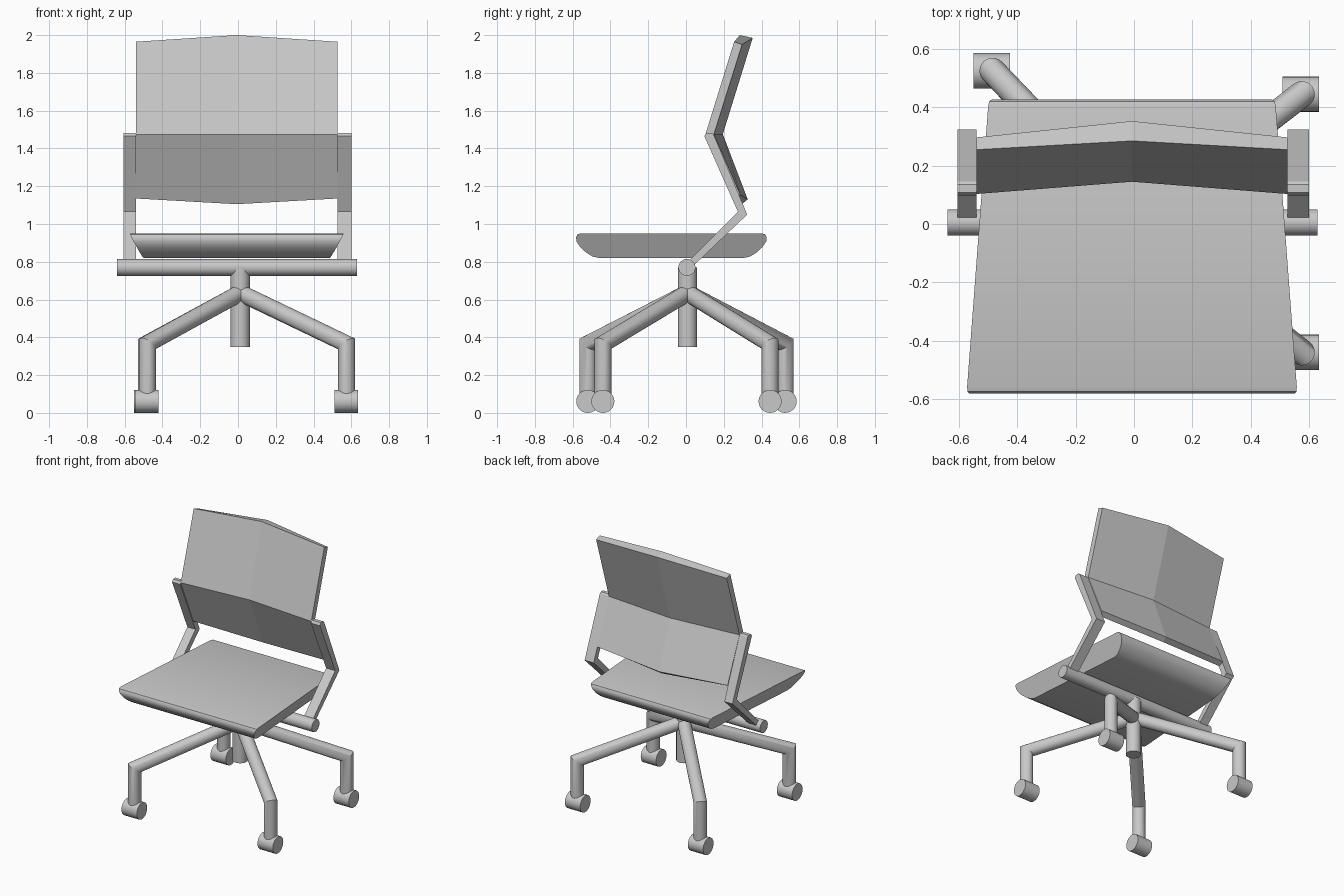
import bpy, bmesh, math
from mathutils import Vector

if "Cube" in bpy.data.objects:
    bpy.data.objects.remove(bpy.data.objects["Cube"])

grey = bpy.data.materials.new("light grey")
grey.diffuse_color = (0.58, 0.58, 0.58, 1)
grey.use_nodes = True
grey.node_tree.nodes["Principled BSDF"].inputs["Base Color"].default_value = grey.diffuse_color


def finish(name, bm, smooth=True):
    bmesh.ops.recalc_face_normals(bm, faces=bm.faces)
    me = bpy.data.meshes.new(name)
    bm.to_mesh(me)
    bm.free()
    me.materials.append(grey)
    ob = bpy.data.objects.new(name, me)
    bpy.context.collection.objects.link(ob)
    if smooth:
        bpy.ops.object.select_all(action='DESELECT')
        ob.select_set(True)
        bpy.context.view_layer.objects.active = ob
        bpy.ops.object.shade_smooth_by_angle(angle=math.radians(35))
    return ob


def loft(name, rings, smooth=True):
    """Skin a row of closed rings and cap both ends."""
    bm = bmesh.new()
    vs = [[bm.verts.new(p) for p in r] for r in rings]
    n = len(rings[0])
    for a, b in zip(vs, vs[1:]):
        for i in range(n):
            j = (i + 1) % n
            bm.faces.new((a[i], a[j], b[j], b[i]))
    bm.faces.new(vs[0])
    bm.faces.new(vs[-1])
    return finish(name, bm, smooth)


def tube(name, path, r, n=24):
    """Round tube with mitred corners."""
    path = [Vector(p) for p in path]
    dirs = [(b - a).normalized() for a, b in zip(path, path[1:])]
    d = dirs[0]
    u = d.orthogonal().normalized()
    w = d.cross(u)
    ring = [path[0] + r * (math.cos(t) * u + math.sin(t) * w)
            for t in (2 * math.pi * i / n for i in range(n))]
    rings = [ring]
    for k in range(1, len(path)):
        d = dirs[k - 1]
        m = d + dirs[k] if k < len(dirs) else d   # mitre plane normal
        ring = [p + d * ((path[k] - p).dot(m) / d.dot(m)) for p in ring]
        rings.append(ring)
    return loft(name, rings)


# seat: rounded profile, narrower at the back and underneath
half = [(-0.46, 0.82), (-0.495, 0.828), (-0.53, 0.85), (-0.56, 0.878),
        (-0.58, 0.908), (-0.582, 0.93), (-0.575, 0.945), (-0.558, 0.95)]
profile = half + [(-0.155 - y, z) for y, z in reversed(half)]


def seat_side(s):
    return [(-0.007 + s * (0.567 - 0.075 * (y + 0.58) - 0.5 * (0.95 - z)), y, z)
            for y, z in profile]


loft("seat", [seat_side(-1), seat_side(1)])

# cross tube and centre post
tube("cross_tube", [(-0.64, 0.005, 0.77), (0.63, 0.005, 0.77)], 0.045)
tube("centre_post", [(0.012, 0.008, 0.35), (0.012, 0.008, 0.77)], 0.051)

# four bent legs with casters
feet = {"front_left": (-0.48, -0.52), "back_left": (-0.485, 0.525),
        "front_right": (0.575, -0.44), "back_right": (0.575, 0.445)}
for name, (x, y) in feet.items():
    tube(name + "_leg", [(0.012, 0.008, 0.635), (x, y, 0.365), (x, y, 0.07)], 0.045)
    tube(name + "_caster", [(x - 0.065, y, 0.061), (x + 0.06, y, 0.061)], 0.061)

# bent side arms
arm = [(-0.02, 0.77), (0.275, 1.065), (0.097, 1.465), (0.108, 1.483),
       (0.135, 1.483), (0.146, 1.475), (0.324, 1.05), (0.03, 0.77)]
for name, x0, x1 in (("left_arm", -0.606, -0.54), ("right_arm", 0.527, 0.601)):
    loft(name, [[(x, y, z) for y, z in arm] for x in (x0, x1)], smooth=False)

# backrest: zigzag section, bowed backwards in the middle
edge = [(0.25, 1.135), (0.103, 1.475), (0.255, 1.965),
        (0.297, 1.95), (0.148, 1.475), (0.287, 1.155)]
middle = [(0.295, 1.105), (0.145, 1.475), (0.285, 2.0),
          (0.353, 1.985), (0.195, 1.475), (0.327, 1.13)]
bm = bmesh.new()
rows = [[bm.verts.new((x, y, z)) for y, z in sec]
        for x, sec in ((-0.54, edge), (-0.007, middle), (0.526, edge))]
for a, b in zip(rows, rows[1:]):
    for i in range(6):
        j = (i + 1) % 6
        bm.faces.new((a[i], a[j], b[j], b[i]))
for r in (rows[0], rows[-1]):      # end caps in two halves
    bm.faces.new((r[0], r[1], r[4], r[5]))
    bm.faces.new((r[1], r[2], r[3], r[4]))
finish("backrest", bm, smooth=False)
